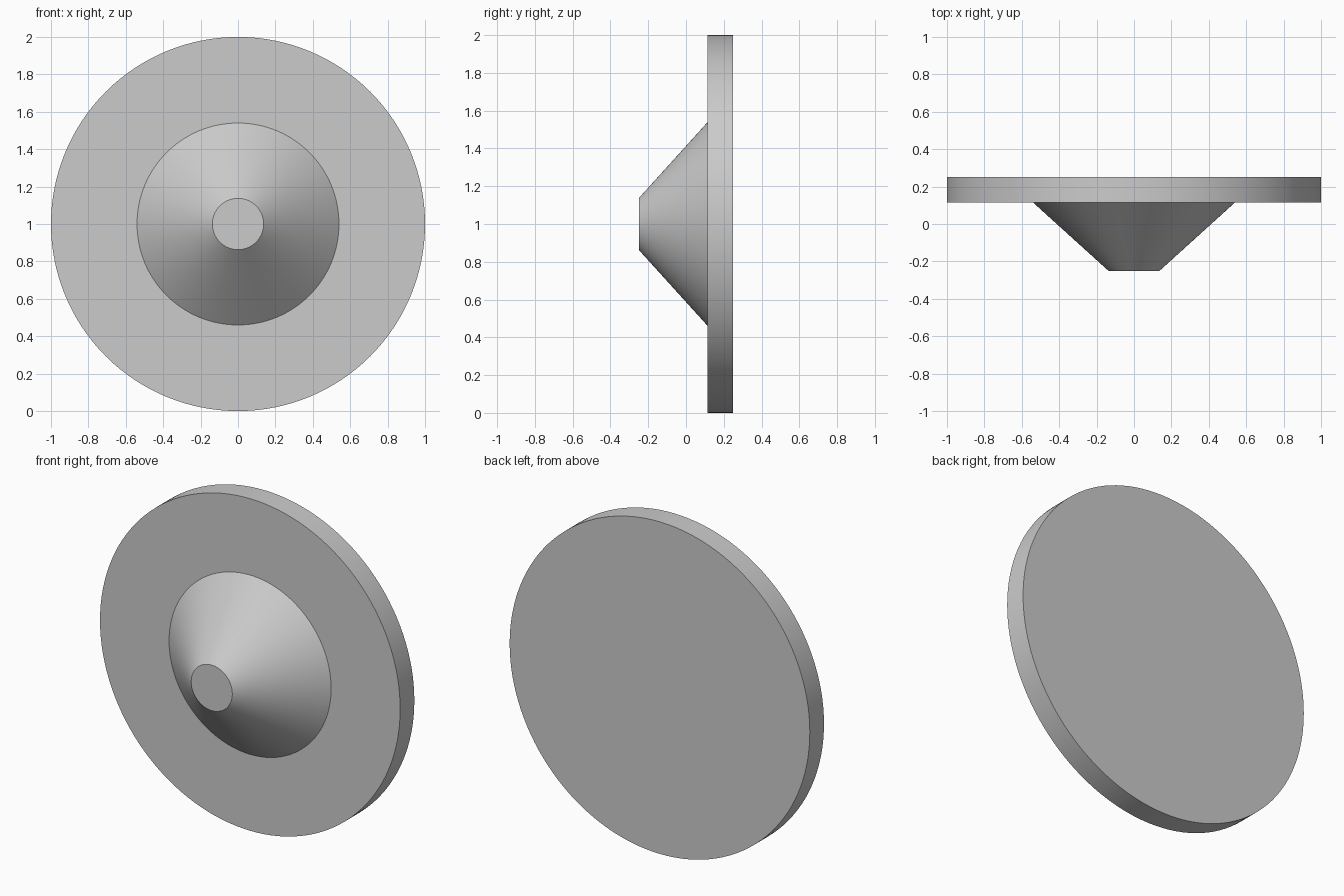
import bpy
import bmesh
from math import radians, tau
from mathutils import Vector

SEGMENTS = 128
CENTRE = Vector((0, 0, 1))

cube = bpy.data.objects.get("Cube")
if cube:
    bpy.data.objects.remove(cube, do_unlink=True)

# Plain grey finish
grey = bpy.data.materials.new("light_grey")
grey.use_nodes = True
colour = (0.6, 0.6, 0.6, 1)
grey.diffuse_color = colour
grey.node_tree.nodes["Principled BSDF"].inputs["Base Color"].default_value = colour


def lathe(name, profile):
    """Turn a (radius, y) profile around the front-to-back axis."""
    bm = bmesh.new()
    verts = [bm.verts.new(CENTRE + Vector((0, y, r))) for r, y in profile]
    edges = [bm.edges.new(pair) for pair in zip(verts, verts[1:])]
    bmesh.ops.spin(bm, geom=verts + edges, cent=CENTRE, axis=(0, 1, 0),
                   angle=tau, steps=SEGMENTS, use_duplicate=False)
    bmesh.ops.remove_doubles(bm, verts=bm.verts[:], dist=0.0001)
    bmesh.ops.recalc_face_normals(bm, faces=bm.faces[:])
    mesh = bpy.data.meshes.new(name)
    bm.to_mesh(mesh)
    bm.free()
    mesh.materials.append(grey)
    obj = bpy.data.objects.new(name, mesh)
    bpy.context.collection.objects.link(obj)
    bpy.ops.object.select_all(action="DESELECT")
    obj.select_set(True)
    bpy.context.view_layer.objects.active = obj
    bpy.ops.object.shade_smooth_by_angle(angle=radians(30))
    return obj


# Round plate with a truncated cone rising from its front, in one solid
lathe("disc_with_conical_hub", [
    (0, -0.25), (0.137, -0.25),      # hub tip
    (0.54, 0.115), (1, 0.115),       # hub foot and plate front
    (1, 0.25), (0, 0.25),            # plate rim and back
])
